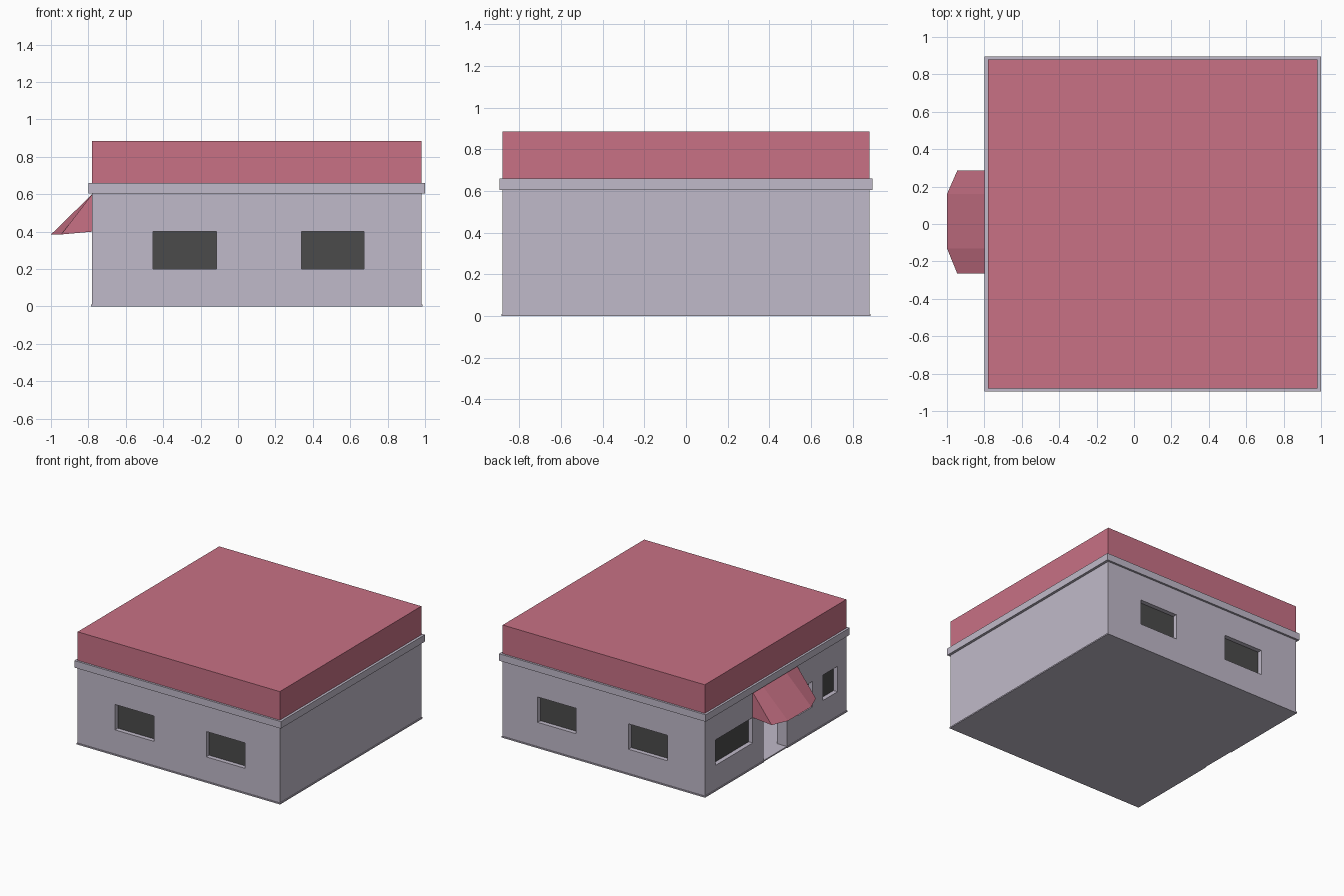
import bpy, bmesh
from mathutils import Vector

if "Cube" in bpy.data.objects:
    bpy.data.objects.remove(bpy.data.objects["Cube"])


def material(name, rgb):
    m = bpy.data.materials.new(name)
    m.diffuse_color = (*rgb, 1)
    m.use_nodes = True
    m.node_tree.nodes["Principled BSDF"].inputs["Base Color"].default_value = m.diffuse_color
    return m


WALL = material("lavender", (0.53, 0.49, 0.585))
ROOF = material("rose", (0.58, 0.165, 0.235))
GLASS = material("dark_glass", (0.07, 0.07, 0.07))


def finish(name, bm, mat):
    bmesh.ops.recalc_face_normals(bm, faces=bm.faces)
    me = bpy.data.meshes.new(name)
    bm.to_mesh(me)
    bm.free()
    ob = bpy.data.objects.new(name, me)
    bpy.context.collection.objects.link(ob)
    if mat:
        me.materials.append(mat)
    return ob


def box(name, lo, hi, mat=None):
    lo, hi = Vector(lo), Vector(hi)
    bm = bmesh.new()
    bmesh.ops.create_cube(bm, size=1)
    for v in bm.verts:
        v.co = (lo + hi) / 2 + v.co * (hi - lo)
    return finish(name, bm, mat)


def cut(target, cutter):
    cutter.hide_render = True
    cutter.hide_set(True)
    cutter.display_type = 'WIRE'
    mod = target.modifiers.new("cut", 'BOOLEAN')
    mod.operation = 'DIFFERENCE'
    mod.solver = 'EXACT'
    mod.object = cutter


X0, X1, Y = -0.78, 0.98, 0.88      # wall outline
T, INSET, PANE = 0.087, 0.035, 0.02  # wall thickness, glass inset, glass thickness
DOOR = (-0.14, 0.15)

# hollow walls with a doorway on the left side
walls = box("walls", (X0, -Y, 0.01), (X1, Y, 0.605), WALL)
cut(walls, box("room_cutter", (X0 + T, -Y + T, -0.1), (X1 - T, Y - T, 0.7)))
cut(walls, box("door_cutter", (X0 - 0.1, DOOR[0], -0.1), (X0 + T + 0.05, DOOR[1], 0.41)))

# floor with a thin lip that stops at the doorway
floor = box("floor", (X0 - 0.006, -Y - 0.006, 0), (X1 + 0.006, Y + 0.006, 0.01), WALL)
cut(floor, box("lip_cutter", (X0 - 0.1, DOOR[0], -0.1), (X0, DOOR[1], 0.1)))

# windows: front and back pairs
for side, s in (("front", -1), ("back", 1)):
    for i, (a, b) in enumerate(((-0.455, -0.115), (0.34, 0.675))):
        cut(walls, box(f"{side}_window_cutter_{i}",
                       (a, min(s * (Y - T - 0.02), s * (Y + 0.1)), 0.2),
                       (b, max(s * (Y - T - 0.02), s * (Y + 0.1)), 0.4)))
        y0, y1 = sorted((s * (Y - INSET), s * (Y - INSET - PANE)))
        box(f"{side}_window_{i}", (a, y0, 0.2), (b, y1, 0.4), GLASS)

# windows: one wide and two narrow beside the door
for i, (a, b) in enumerate(((0.285, 0.745), (-0.46, -0.28), (-0.77, -0.59))):
    cut(walls, box(f"left_window_cutter_{i}", (X0 - 0.1, a, 0.2), (X0 + T + 0.02, b, 0.4)))
    box(f"left_window_{i}", (X0 + INSET, a, 0.2), (X0 + INSET + PANE, b, 0.4), GLASS)

# cornice band and flat roof block
box("cornice", (X0 - 0.018, -Y - 0.016, 0.605), (1.0, Y + 0.016, 0.66), WALL)
box("roof", (X0, -Y, 0.66), (X1, Y, 0.885), ROOF)

# faceted awning over the door
ys = (0.285, 0.16, -0.13, -0.265)
bm = bmesh.new()
top = [bm.verts.new((X0, y, 0.6)) for y in ys]
rim = [bm.verts.new((x, y, 0.385)) for x, y in zip((-0.945, -1, -1, -0.945), ys)]
low = [bm.verts.new((X0, y, 0.4)) for y in (ys[0], ys[3])]
for i in range(3):
    bm.faces.new((top[i], top[i + 1], rim[i + 1], rim[i]))
bm.faces.new((top[0], rim[0], low[0]))
bm.faces.new((top[3], low[1], rim[3]))
bm.faces.new((low[0], rim[0], rim[3], low[1]))
bm.faces.new((rim[0], rim[1], rim[2], rim[3]))
bm.faces.new((*top, low[1], low[0]))
finish("awning", bm, ROOF)
